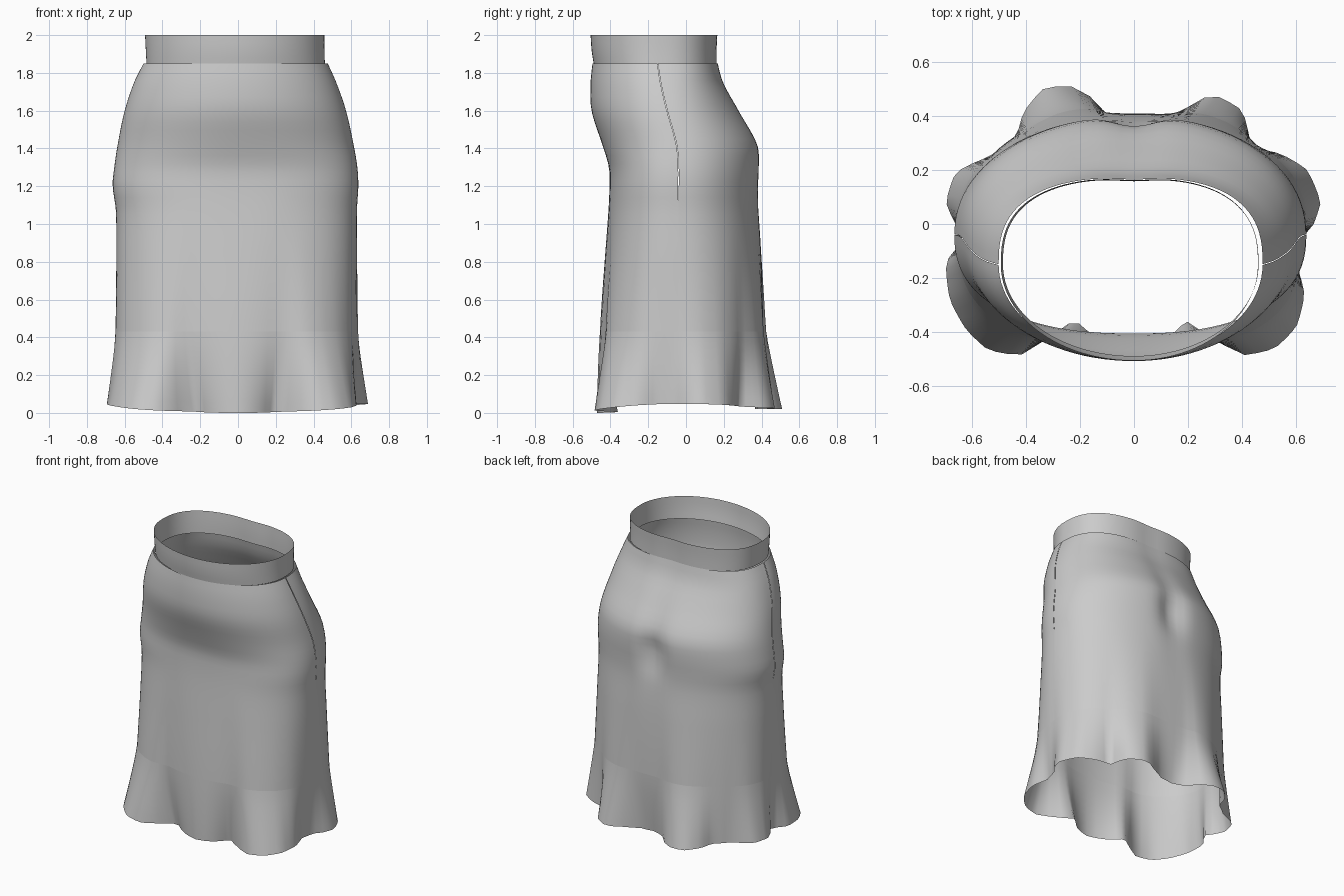
import bpy, bmesh, math

if "Cube" in bpy.data.objects:
    bpy.data.objects.remove(bpy.data.objects["Cube"])

# Cross-section profile of the skirt:
# z, left x, right x, front y, back y, side-seam y, front/back roundness, back dent
BODY = [
    (1.85, -.500, .475, -.495, .172, -.15, 2.0, 2.65, .008),
    (1.75, -.550, .520, -.505, .200, -.135, 2.0, 2.45, .008),
    (1.60, -.600, .572, -.500, .285, -.10, 2.05, 2.2, .012),
    (1.42, -.637, .612, -.443, .388, -.05, 2.2, 2.12, .030),
    (1.30, -.655, .632, -.408, .398, -.04, 2.35, 2.12, .055),
    (1.20, -.664, .637, -.405, .392, -.04, 2.4, 2.12, .040),
    (1.08, -.647, .630, -.410, .390, -.04, 2.4, 2.12, .012),
    (0.85, -.645, .630, -.425, .402, -.04, 2.4, 2.15, .004),
    (0.43, -.645, .630, -.452, .418, -.04, 2.4, 2.2, 0),
    (0.00, -.645, .635, -.470, .430, -.04, 2.4, 2.2, 0),
]
BAND = [
    (2.00, -.492, .458, -.505, .170, -.15, 2.0, 2.6, .008),
    (1.92, -.488, .458, -.500, .166, -.15, 2.0, 2.6, .008),
    (1.845, -.484, .460, -.488, .166, -.15, 2.0, 2.6, .008),
]
# Wavy outline of the hem, counter-clockwise from front centre
HEM = [
    (0, -.47), (.10, -.44), (.19, -.355), (.29, -.42), (.40, -.485), (.52, -.46),
    (.60, -.38), (.63, -.26), (.60, -.15), (.62, -.05), (.66, -.01), (.69, .08),
    (.64, .20), (.54, .26), (.43, .28), (.40, .42), (.29, .48), (.18, .42),
    (.09, .375), (-.02, .36), (-.10, .40), (-.20, .505), (-.33, .505), (-.41, .41),
    (-.43, .33), (-.53, .25), (-.66, .19), (-.695, .08), (-.66, 0), (-.62, -.05),
    (-.695, -.14), (-.68, -.28), (-.62, -.39), (-.54, -.465), (-.42, -.485),
    (-.33, -.43), (-.22, -.35), (-.12, -.43),
]
HALF = 48
FOLD = .2   # strength of the hem waves where the ruffle is attached


def front_angle(x, y):
    return math.atan2(x, -y) % math.tau


POLAR = sorted((front_angle(x, y), math.hypot(x, y)) for x, y in HEM)
POLAR.append((math.tau, POLAR[0][1]))


def hem_radius(a):
    for (a0, r0), (a1, r1) in zip(POLAR, POLAR[1:]):
        if a0 <= a <= a1:
            return r0 + (r1 - r0) * (a - a0) / (a1 - a0)
    return POLAR[-1][1]


def section(keys, z):
    """Smoothly interpolated profile row at height z."""
    i = 0
    while i < len(keys) - 2 and z < keys[i + 1][0]:
        i += 1
    p1, p2 = keys[i], keys[i + 1]
    p0, p3 = keys[max(i - 1, 0)], keys[min(i + 2, len(keys) - 1)]
    h = p2[0] - p1[0]
    t = (z - p1[0]) / h
    out = []
    for j in range(1, 9):
        m1 = (p2[j] - p0[j]) / (p2[0] - p0[0]) * h
        m2 = (p3[j] - p1[j]) / (p3[0] - p1[0]) * h
        out.append((2*t**3 - 3*t*t + 1) * p1[j] + (t**3 - 2*t*t + t) * m1
                   + (3*t*t - 2*t**3) * p2[j] + (t**3 - t*t) * m2)
    return out


def ring_point(sec, a, wave):
    """Point on a section at angle a from front centre, blended to the hem."""
    xl, xr, yf, yb, yc, nf, nb, dent = sec
    s, c = math.sin(a), math.cos(a)
    n, depth = (nf, yc - yf) if c >= 0 else (nb, yb - yc)
    x = (xr if s >= 0 else -xl) * abs(s) ** (2 / n) * (1 if s >= 0 else -1)
    y = yc - depth * abs(c) ** (2 / n) * (1 if c >= 0 else -1)
    if c < 0:
        y -= dent * math.exp(-(x / .09) ** 2)
    if wave:
        pa, r = front_angle(x, y), math.hypot(x, y)
        k = 1 + wave * (hem_radius(pa) / r - 1)
        x, y = x * k, y * k
    return x, y


def sheet(name, rows, closed=False):
    bm = bmesh.new()
    grid = [[bm.verts.new(p) for p in row] for row in rows]
    for r0, r1 in zip(grid, grid[1:]):
        for i in range(len(r0) if closed else len(r0) - 1):
            j = (i + 1) % len(r0)
            bm.faces.new((r0[i], r1[i], r1[j], r0[j]))
    me = bpy.data.meshes.new(name)
    bm.to_mesh(me)
    bm.free()
    me.shade_smooth()
    ob = bpy.data.objects.new(name, me)
    bpy.context.collection.objects.link(ob)
    return ob


full = [math.tau * i / (2 * HALF) for i in range(2 * HALF)]

# Waistband
rows = []
for z in (2.0, 1.96, 1.92, 1.88, 1.845):
    sec = section(BAND, z)
    rows.append([(*ring_point(sec, a, 0), z) for a in full])
sheet("waistband", rows, True)

# Front and back panels, with narrow open side seams near the top
for name, start, shift in (("front_panel", -math.pi / 2, -.0015),
                           ("back_panel", math.pi / 2, .0015)):
    rows = []
    for k in range(33):
        z = 1.85 - 1.42 * k / 32
        sec = section(BODY, z)
        wave = FOLD * max(0, (1.1 - z) / .67) ** 1.5
        row = []
        for i in range(HALF + 1):
            x, y = ring_point(sec, start + math.pi * i / HALF, wave)
            if i in (0, HALF) and z > 1.12:
                y += shift
            row.append((x, y, z))
        rows.append(row)
    sheet(name, rows)

# Flared ruffle at the hem
rows = []
for k in range(9):
    f = k / 8
    sec = section(BODY, .43 * (1 - f))
    row = []
    for a in full:
        x, y = ring_point(sec, a, FOLD + (1 - FOLD) * f ** 1.2)
        s, c = math.sin(a), math.cos(a)
        low = .048 * s * s + (.02 * c * c if c < 0 else 0)
        row.append((x, y, .43 + (low - .43) * f))
    rows.append(row)
sheet("hem_ruffle", rows, True)
